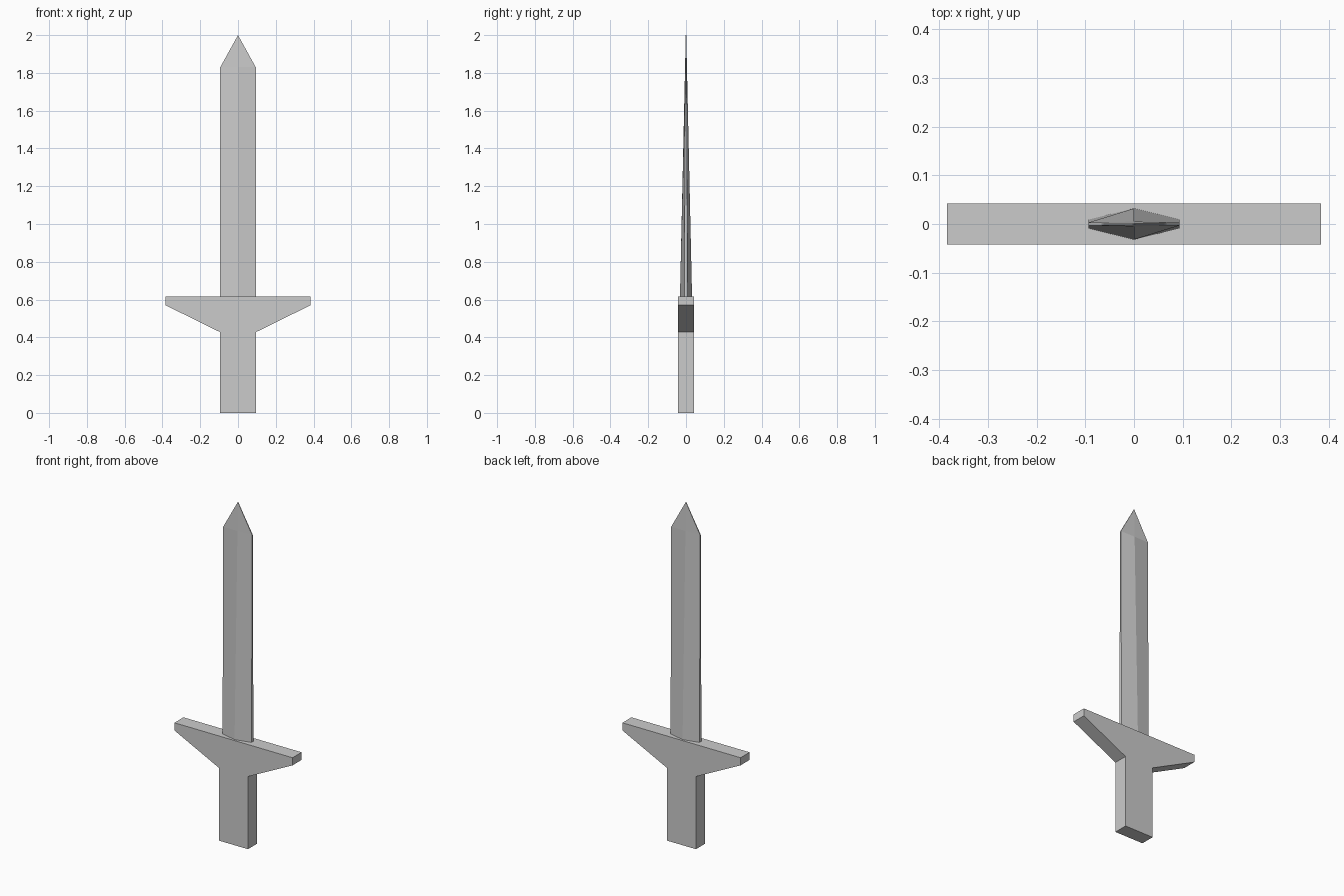
import bpy, bmesh

cube = bpy.data.objects.get("Cube")
if cube:
    bpy.data.objects.remove(cube, do_unlink=True)

# Single plain grey
grey = bpy.data.materials.new("grey")
grey.use_nodes = True
colour = (0.6, 0.6, 0.6, 1)
grey.diffuse_color = colour
grey.node_tree.nodes["Principled BSDF"].inputs["Base Color"].default_value = colour


def finish(name, bm):
    bmesh.ops.recalc_face_normals(bm, faces=bm.faces[:])
    mesh = bpy.data.meshes.new(name)
    bm.to_mesh(mesh)
    bm.free()
    mesh.materials.append(grey)
    obj = bpy.data.objects.new(name, mesh)
    bpy.context.collection.objects.link(obj)
    return obj


# Grip and crossguard: one mirrored outline, extruded through the thickness
GRIP, GUARD, DEPTH, TOP = 0.094, 0.384, 0.042, 0.615
half = [(GRIP, 0), (GRIP, 0.427), (GUARD, 0.57), (GUARD, TOP)]
outline = half + [(-x, z) for x, z in reversed(half)]
bm = bmesh.new()
face = bm.faces.new([bm.verts.new((x, -DEPTH, z)) for x, z in outline])
ext = bmesh.ops.extrude_face_region(bm, geom=[face])
moved = [v for v in ext["geom"] if isinstance(v, bmesh.types.BMVert)]
bmesh.ops.translate(bm, verts=moved, vec=(0, 2 * DEPTH, 0))
finish("grip_and_guard", bm)

# Blade: ridged six-sided sections, thinning upwards to the point
bm = bmesh.new()
rings = []
for z, edge, ridge in ((TOP, 0.009, 0.032), (1.83, 0.003, 0.005)):
    section = [(-GRIP, -edge), (0, -ridge), (GRIP, -edge),
               (GRIP, edge), (0, ridge), (-GRIP, edge)]
    rings.append([bm.verts.new((x, y, z)) for x, y in section])
low, high = rings
tip = [bm.verts.new((0, y, 2)) for y in (-0.0015, 0.0015)]
bm.faces.new(low[::-1])
for i in range(6):
    j = (i + 1) % 6
    bm.faces.new((low[i], low[j], high[j], high[i]))
    if i in (2, 5):                       # narrow cutting edges
        ends = (tip[0], tip[1]) if i == 2 else (tip[1], tip[0])
        bm.faces.new((high[i], high[j], ends[1], ends[0]))
    else:                                 # broad sides of the point
        bm.faces.new((high[i], high[j], tip[0 if i < 2 else 1]))
finish("blade", bm)
